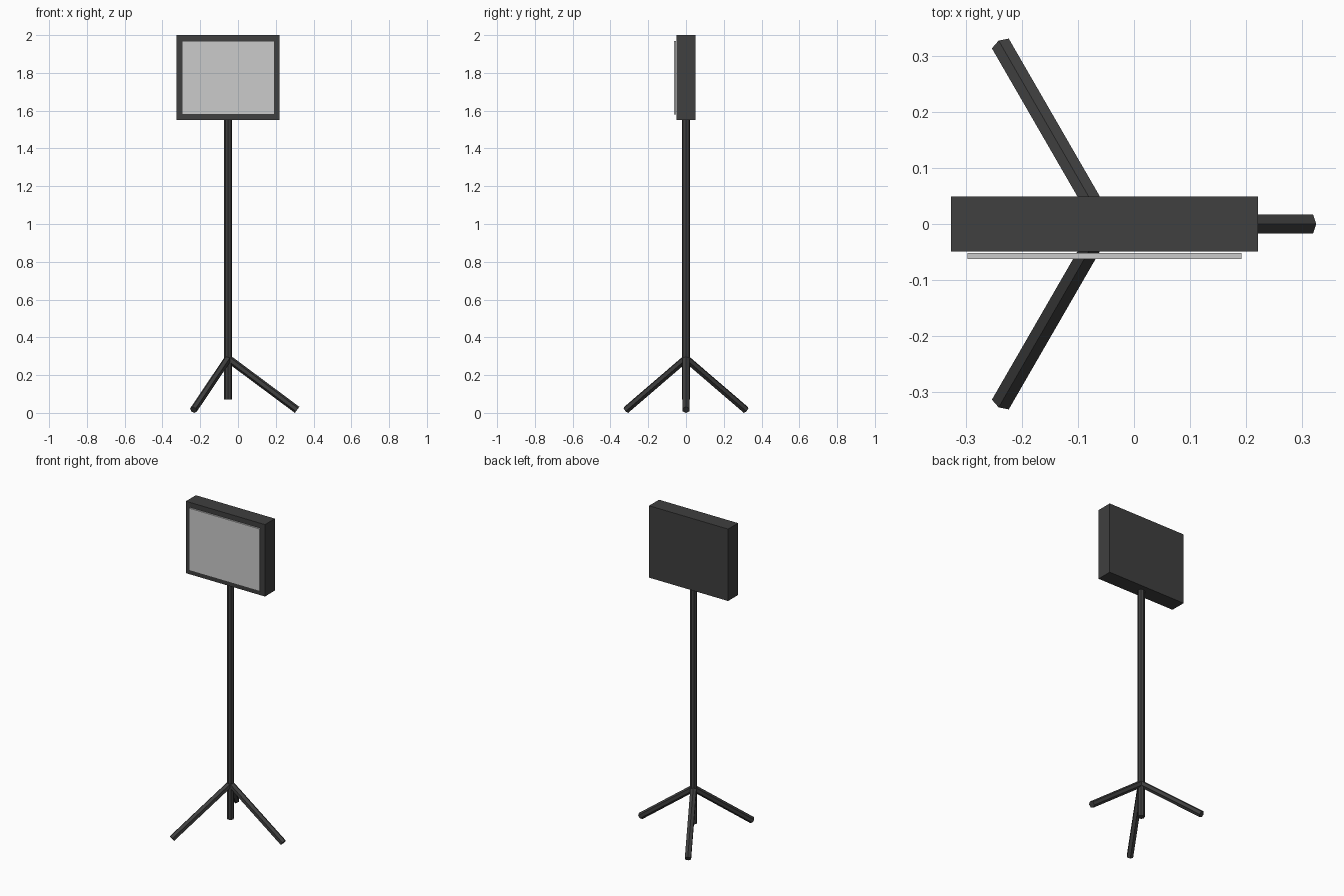
import bpy, math
from mathutils import Vector, Matrix

if "Cube" in bpy.data.objects:
    bpy.data.objects.remove(bpy.data.objects["Cube"])

def material(name, v):
    m = bpy.data.materials.new(name)
    m.diffuse_color = (v, v, v, 1)
    m.use_nodes = True
    m.node_tree.nodes["Principled BSDF"].inputs["Base Color"].default_value = m.diffuse_color
    return m

dark = material("dark grey", 0.05)
light = material("light grey", 0.6)
CX = -0.0525  # pole axis

def box(name, lo, hi, mat):
    lo, hi = Vector(lo), Vector(hi)
    bpy.ops.mesh.primitive_cube_add(size=1, location=(lo + hi) / 2)
    ob = bpy.context.object
    ob.name, ob.scale = name, hi - lo
    ob.data.materials.append(mat)

def rod(name, sides, radius, length, matrix, mat):
    bpy.ops.mesh.primitive_cylinder_add(vertices=sides, radius=radius, depth=length)
    ob = bpy.context.object
    ob.name, ob.matrix_world = name, matrix
    ob.data.materials.append(mat)

# lamp housing and its bright front panel
box("housing", (-0.326, -0.049, 1.55), (0.221, 0.049, 2.0), dark)
box("front_panel", (-0.297, -0.0625, 1.58), (0.192, -0.052, 1.97), light)

# upright pole
rod("pole", 8, 0.021, 1.48, Matrix.Translation((CX, 0, 0.81)), dark)

# three six-sided legs, sloping out from the pole, one ridge on top
reach, top, foot = 0.3655, 0.288, 0.016
drop = top - foot
length = math.hypot(reach, drop)
tilt = math.atan2(reach, -drop)
for i in range(3):
    m = (Matrix.Translation((CX, 0, 0))
         @ Matrix.Rotation(math.radians(120 * i), 4, 'Z')
         @ Matrix.Translation((reach / 2, 0, (top + foot) / 2))
         @ Matrix.Rotation(tilt, 4, 'Y')
         @ Matrix.Rotation(math.pi / 2, 4, 'Z'))
    rod(f"leg_{i + 1}", 6, 0.02, length, m, dark)
